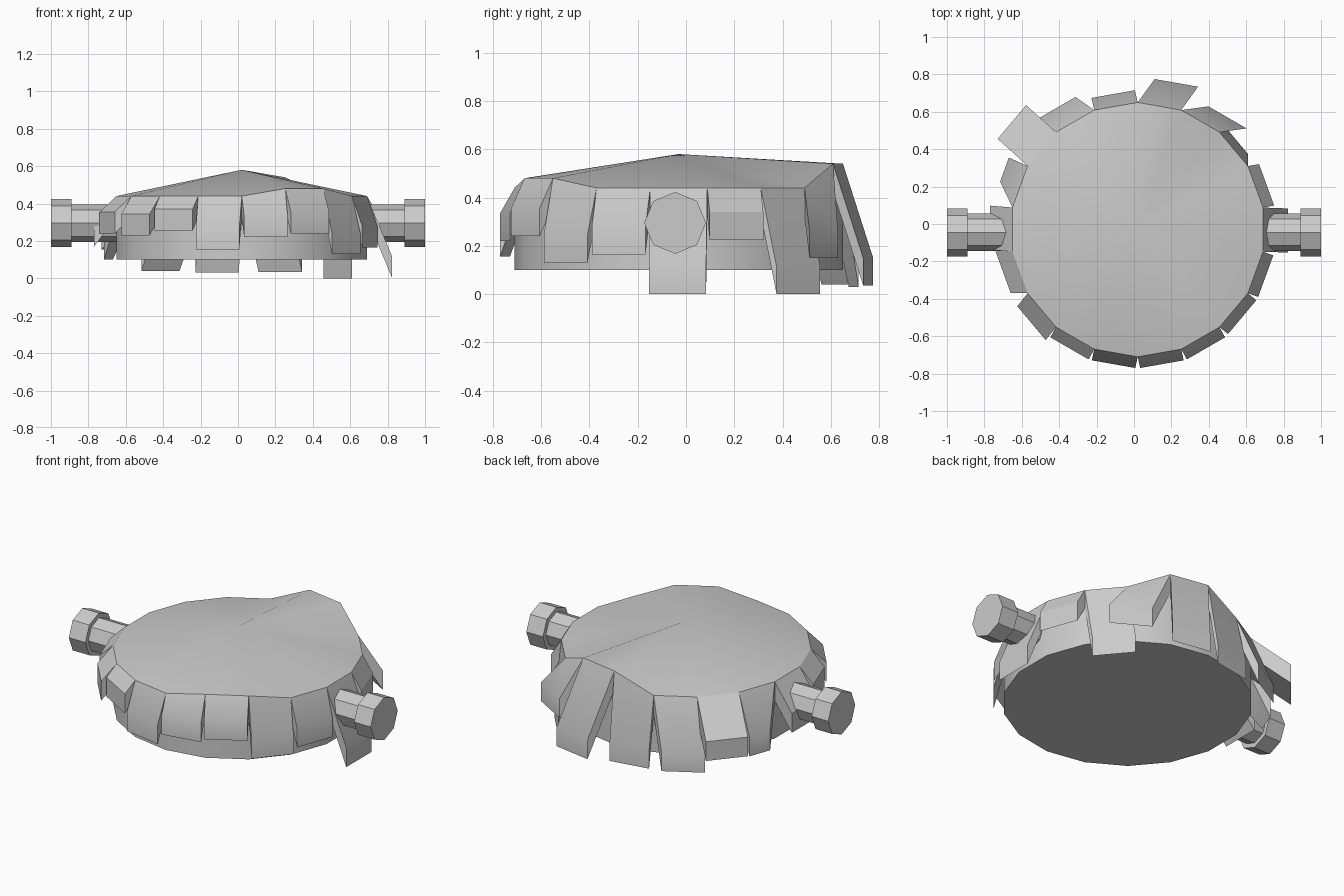
import bpy, bmesh, math
from mathutils import Vector, Matrix

cube = bpy.data.objects.get("Cube")
if cube:
    bpy.data.objects.remove(cube, do_unlink=True)

grey = bpy.data.materials.new("light_grey")
grey.use_nodes = True
colour = (0.6, 0.6, 0.6, 1)
grey.diffuse_color = colour
grey.node_tree.nodes["Principled BSDF"].inputs["Base Color"].default_value = colour

SIDES = 18
CENTRE = Vector((0.02, -0.03, 0))
RADIUS = 0.68
BASE_Z, RIM_Z, APEX_Z, LIP = 0.1, 0.44, 0.58, 0.115
RAISED = {4: 0.54, 5: 0.54, 15: 0.48, 16: 0.48}   # lifted rim corners


def finish(name, bm):
    """Turn a bmesh into a shaded object."""
    bmesh.ops.recalc_face_normals(bm, faces=bm.faces)
    mesh = bpy.data.meshes.new(name)
    bm.to_mesh(mesh)
    bm.free()
    mesh.materials.append(grey)
    obj = bpy.data.objects.new(name, mesh)
    bpy.context.collection.objects.link(obj)
    bpy.ops.object.select_all(action='DESELECT')
    obj.select_set(True)
    bpy.context.view_layer.objects.active = obj
    bpy.ops.object.shade_smooth_by_angle(angle=math.radians(30))
    return obj


def rim_point(i):
    i %= SIDES
    a = math.radians(20 * i - 10)
    p = CENTRE + RADIUS * Vector((math.cos(a), math.sin(a), 0))
    p.z = RAISED.get(i, RIM_Z)
    return p


# Drum with a shallow, uneven dome
bm = bmesh.new()
top = [bm.verts.new(rim_point(i)) for i in range(SIDES)]
low = [bm.verts.new((v.co.x, v.co.y, BASE_Z)) for v in top]
apex = bm.verts.new(CENTRE + Vector((0, 0, APEX_Z)))
for i in range(SIDES):
    j = (i + 1) % SIDES
    bm.faces.new((top[i], top[j], apex))
    bm.faces.new((low[i], low[j], top[j], top[i]))
bm.faces.new(low)
finish("domed_drum", bm)


# Slanted flaps hanging from each rim edge
def flap(i, dx, dy, bottom, pinch=0):
    bm = bmesh.new()
    a, b = rim_point(i), rim_point(i + 1)
    drop = Vector((0, 0, LIP))
    outer = []
    for p in (a, b.lerp(a, pinch)):
        outer.append(Vector((p.x + dx, p.y + dy, bottom + LIP)))
    upper = [bm.verts.new(p) for p in (a, b, outer[1], outer[0])]
    under = [bm.verts.new(v.co - drop) for v in upper]
    bm.faces.new(upper)
    bm.faces.new(under)
    for k in range(4):
        n = (k + 1) % 4
        bm.faces.new((upper[k], upper[n], under[n], under[k]))
    finish(f"rim_flap_{i + 1}", bm)


# Sideways shift and bottom height, counter-clockwise from the +x side
flaps = [
    (0.135, -0.005, 0.0), (0.06, 0.01, 0.225), (0, 0.065, 0.0),
    (0.145, 0.02, 0.15), (0.09, 0.125, 0.035), (-0.015, 0.065, 0.03),
    (-0.1, 0.07, 0.04), (-0.16, 0.145, 0.155), (-0.1, 0.045, 0.1, 0.42),
    (-0.12, 0.01, 0.17), (-0.09, 0, 0.24), (-0.055, -0.07, 0.23),
    (-0.03, -0.055, 0.255), (-0.013, -0.06, 0.155), (0.013, -0.06, 0.22),
    (0.03, -0.055, 0.24), (0.045, -0.038, 0.13), (0.055, -0.02, 0.165),
]
for i, spec in enumerate(flaps):
    flap(i, *spec)


# Eight-sided bolts on both sides
def octagon_bar(name, x0, x1, radius):
    bm = bmesh.new()
    place = Matrix.Translation(((x0 + x1) / 2, -0.045, 0.295))
    turn = Matrix.Rotation(math.pi / 2, 4, 'Y')
    bmesh.ops.create_cone(bm, cap_ends=True, segments=8, radius1=radius,
                          radius2=radius, depth=abs(x1 - x0), matrix=place @ turn)
    finish(name, bm)


for side, s in (("left", 1), ("right", -1)):
    octagon_bar(side + "_bolt_shaft", s * 0.6, s * 0.89, 0.1)
    octagon_bar(side + "_bolt_head", s * 0.89, s * 1.0, 0.128)
